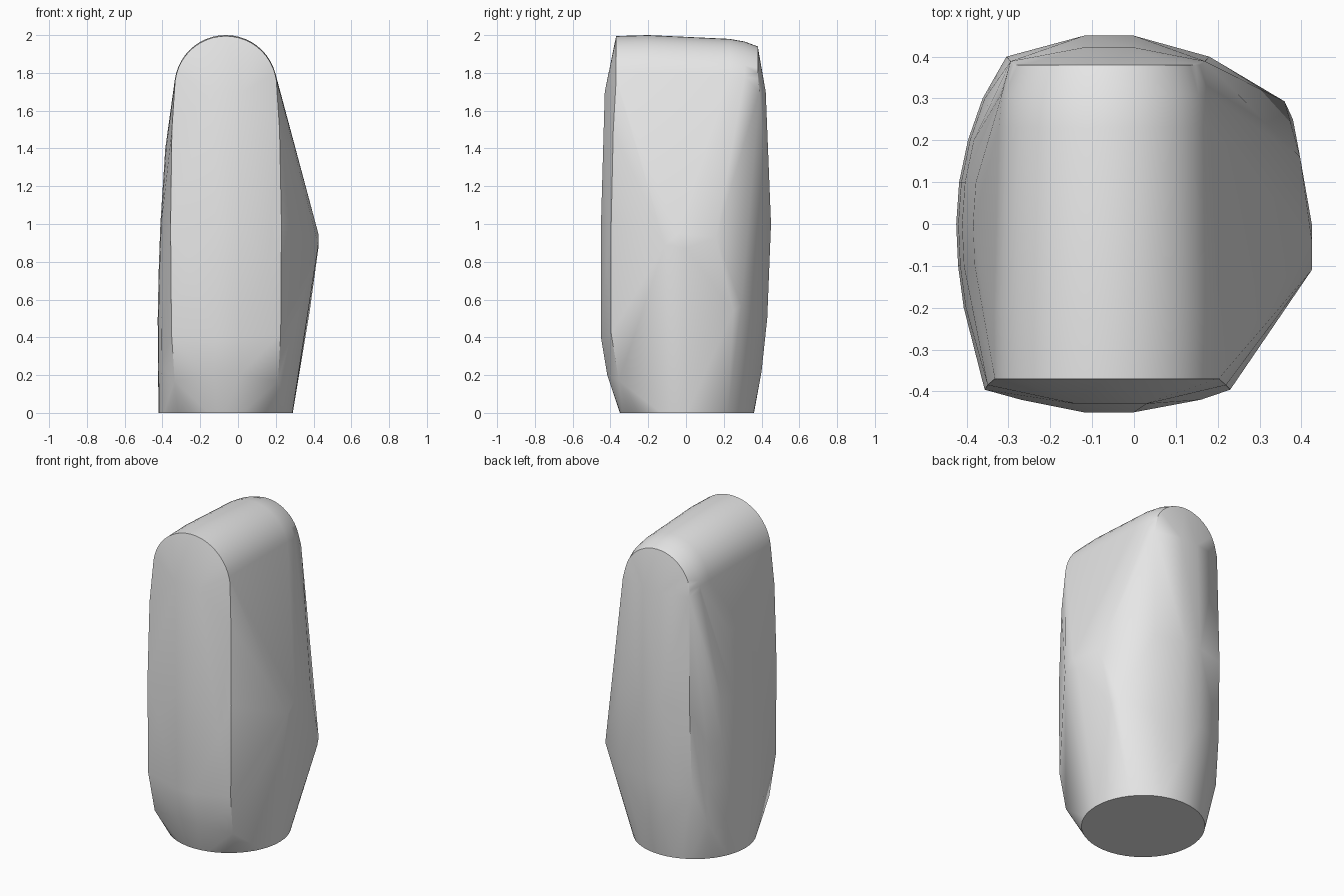
import bpy, bmesh, math

cube = bpy.data.objects.get("Cube")
if cube:
    bpy.data.objects.remove(cube, do_unlink=True)

grey = bpy.data.materials.new("plain grey")
grey.use_nodes = True
colour = (0.8, 0.8, 0.8, 1)
grey.diffuse_color = colour
grey.node_tree.nodes["Principled BSDF"].inputs["Base Color"].default_value = colour

CX = -0.065
points = []


def arch(y, top, radius, steps=24):
    """Half circle standing across the body at depth y."""
    for i in range(steps + 1):
        a = math.pi * i / steps
        points.append((CX + radius * math.cos(a), y, top - radius + radius * math.sin(a)))


def row(y, z, *xs):
    """Points side by side at one depth and height."""
    points.extend((x, y, z) for x in xs)


# Round foot
for i in range(48):
    a = math.tau * i / 48
    points.append((CX + 0.355 * math.cos(a), 0.005 + 0.355 * math.sin(a), 0))

# Rounded top, dipping towards the back
arch(-0.37, 1.995, 0.27)
arch(-0.2, 2.0, 0.272)
arch(0.23, 1.98, 0.26)
arch(0.31, 1.966, 0.253)
arch(0.38, 1.94, 0.23)

# Front panel: outer edges, then the bulge
row(-0.385, 1.5, -0.35, 0.22)
row(-0.396, 1.0, -0.357, 0.23)
row(-0.396, 0.42, -0.352, 0.226)
row(-0.355, 0.17, -0.335, 0.212)
row(-0.43, 1.7, -0.14, 0.03)
row(-0.45, 1.0, -0.12, 0)
row(-0.45, 0.4, -0.12, 0)
row(-0.417, 0.2, -0.13, 0.01)
row(-0.42, 0.8, -0.27, 0.16)

# Back panel: outer edges, then the bulge
row(0.389, 1.7, -0.295, 0.17)
row(0.4, 1.0, -0.305, 0.18)
row(0.385, 0.5, -0.31, 0.18)
row(0.422, 1.7, -0.12, 0)
row(0.45, 1.0, -0.12, 0)
row(0.43, 0.5, -0.12, 0)
row(0.4, 0.22, -0.12, 0)

# Curved right flank, bowed between the two panels
for z, x in ((0.25, -0.424), (0.5, -0.425), (0.75, -0.42), (1.0, -0.411), (1.4, -0.385)):
    for y in (-0.2, -0.1, 0, 0.1, 0.2, 0.3):
        bow = 0.45 if y < 0 else 0.7
        points.append((x + bow * y * y, y, z))

# Faceted left flank with its off-centre peak
points += [
    (0.425, -0.11, 0.89), (0.425, -0.04, 0.95), (0.425, 0, 0.87),
    (0.397, 0.16, 0.93), (0.38, 0.25, 0.54), (0.36, 0.293, 0.57),
]

bm = bmesh.new()
for p in points:
    bm.verts.new(p)
hull = bmesh.ops.convex_hull(bm, input=bm.verts)
spare = {g for g in hull["geom_interior"] + hull["geom_unused"]
         if isinstance(g, bmesh.types.BMVert)}
bmesh.ops.delete(bm, geom=list(spare), context="VERTS")
bmesh.ops.dissolve_limit(bm, angle_limit=math.radians(0.5), verts=bm.verts, edges=bm.edges)
bmesh.ops.recalc_face_normals(bm, faces=bm.faces)

mesh = bpy.data.meshes.new("rounded_body")
bm.to_mesh(mesh)
bm.free()
body = bpy.data.objects.new("rounded_body", mesh)
bpy.context.collection.objects.link(body)
mesh.materials.append(grey)

# Smooth curves with the panel rims and foot kept crisp
bpy.ops.object.select_all(action="DESELECT")
body.select_set(True)
bpy.context.view_layer.objects.active = body
bpy.ops.object.shade_smooth_by_angle(angle=math.radians(30))
